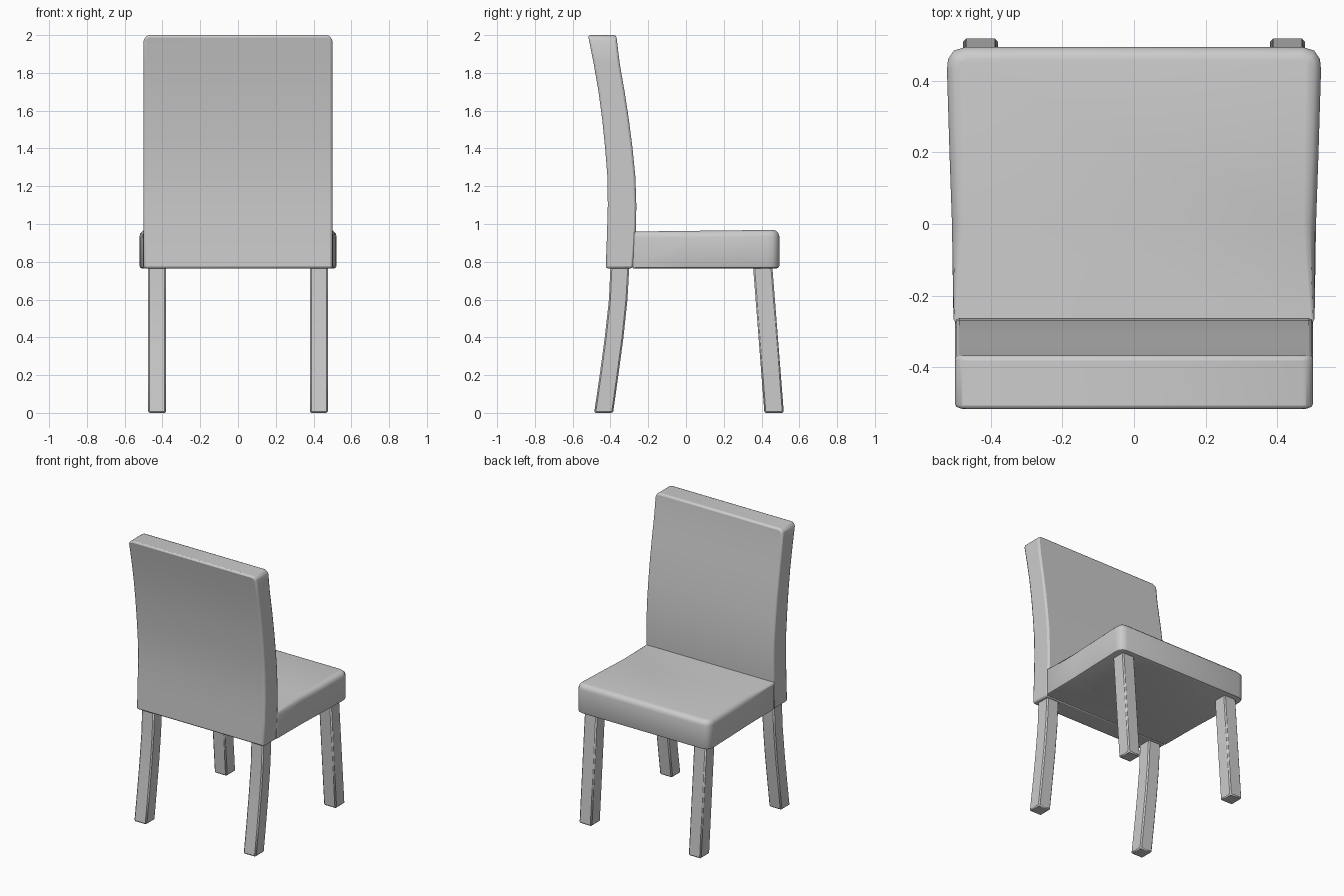
import bpy, bmesh, math

if "Cube" in bpy.data.objects:
    bpy.data.objects.remove(bpy.data.objects["Cube"])


def finish(name, bm, bevel, segments):
    bmesh.ops.recalc_face_normals(bm, faces=bm.faces[:])
    mesh = bpy.data.meshes.new(name)
    bm.to_mesh(mesh)
    bm.free()
    obj = bpy.data.objects.new(name, mesh)
    bpy.context.collection.objects.link(obj)
    if bevel:
        mod = obj.modifiers.new("soft_edges", 'BEVEL')
        mod.width, mod.segments = bevel, segments
        mod.limit_method, mod.angle_limit = 'ANGLE', math.radians(40)
    mesh.shade_smooth()
    mesh.set_sharp_from_angle(angle=math.radians(40))
    return obj


def stack(rows, x0, x1):
    """Box column through rows of (z, y_rear, y_front)."""
    bm = bmesh.new()
    rings = [[bm.verts.new(p) for p in
              ((x0, a, z), (x1, a, z), (x1, b, z), (x0, b, z))]
             for z, a, b in rows]
    bm.faces.new(rings[0])
    bm.faces.new(rings[-1])
    for lo, hi in zip(rings, rings[1:]):
        for i in range(4):
            j = (i + 1) % 4
            bm.faces.new((lo[i], lo[j], hi[j], hi[i]))
    return bm


# Curved padded backrest
back_rows = [(0.765, -0.425, -0.28), (0.95, -0.418, -0.265), (1.1, -0.414, -0.263),
             (1.25, -0.416, -0.268), (1.4, -0.428, -0.283), (1.55, -0.443, -0.302),
             (1.7, -0.463, -0.325), (1.85, -0.489, -0.351), (2.0, -0.519, -0.369)]
bm = stack(back_rows, -0.5, 0.5)
corners = [e for e in bm.edges if all(v.co.z > 1.99 for v in e.verts)
           and abs(e.verts[0].co.x - e.verts[1].co.x) < 0.01]
bmesh.ops.bevel(bm, geom=corners, offset=0.03, segments=2, profile=0.5, affect='EDGES')
finish("backrest", bm, 0.012, 2)

# Seat cushion: tapered plan with rounded outer corners
half = [(0.496, -0.28), (0.504, -0.265), (0.508, 0.0), (0.515, 0.2), (0.522, 0.43),
        (0.519, 0.46), (0.503, 0.484), (0.47, 0.494)]
outline = half + [(-x, y) for x, y in reversed(half)]
bm = bmesh.new()
low = [bm.verts.new((x, y, 0.765)) for x, y in outline]
top = [bm.verts.new((x, y, 0.96 + 0.012 * (y + 0.28))) for x, y in outline]
bm.faces.new(low)
bm.faces.new(top)
n = len(outline)
for i in range(n):
    j = (i + 1) % n
    bm.faces.new((low[i], low[j], top[j], top[i]))
bmesh.ops.recalc_face_normals(bm, faces=bm.faces[:])


def rim(z0, z1):
    return [e for e in bm.edges if all(z0 < v.co.z < z1 for v in e.verts)
            and not all(v.co.y < -0.26 for v in e.verts)]


bmesh.ops.bevel(bm, geom=rim(0.95, 1.0), offset=0.035, segments=3, profile=0.5, affect='EDGES')
bmesh.ops.bevel(bm, geom=rim(0.7, 0.77), offset=0.014, segments=2, profile=0.5, affect='EDGES')
finish("seat", bm, 0, 0)

# Legs: curved pair under the backrest, straight splayed pair under the seat
curved = [(0.0, -0.486, -0.386), (0.2, -0.457, -0.358), (0.4, -0.430, -0.331),
          (0.6, -0.408, -0.310), (0.775, -0.400, -0.300)]
straight = [(0.0, 0.415, 0.518), (0.775, 0.355, 0.457)]
for side, label in ((-1, "left"), (1, "right")):
    x0, x1 = sorted((side * 0.38, side * 0.477))
    finish("curved_leg_" + label, stack(curved, x0, x1), 0.008, 1)
    finish("straight_leg_" + label, stack(straight, x0, x1), 0.008, 1)
